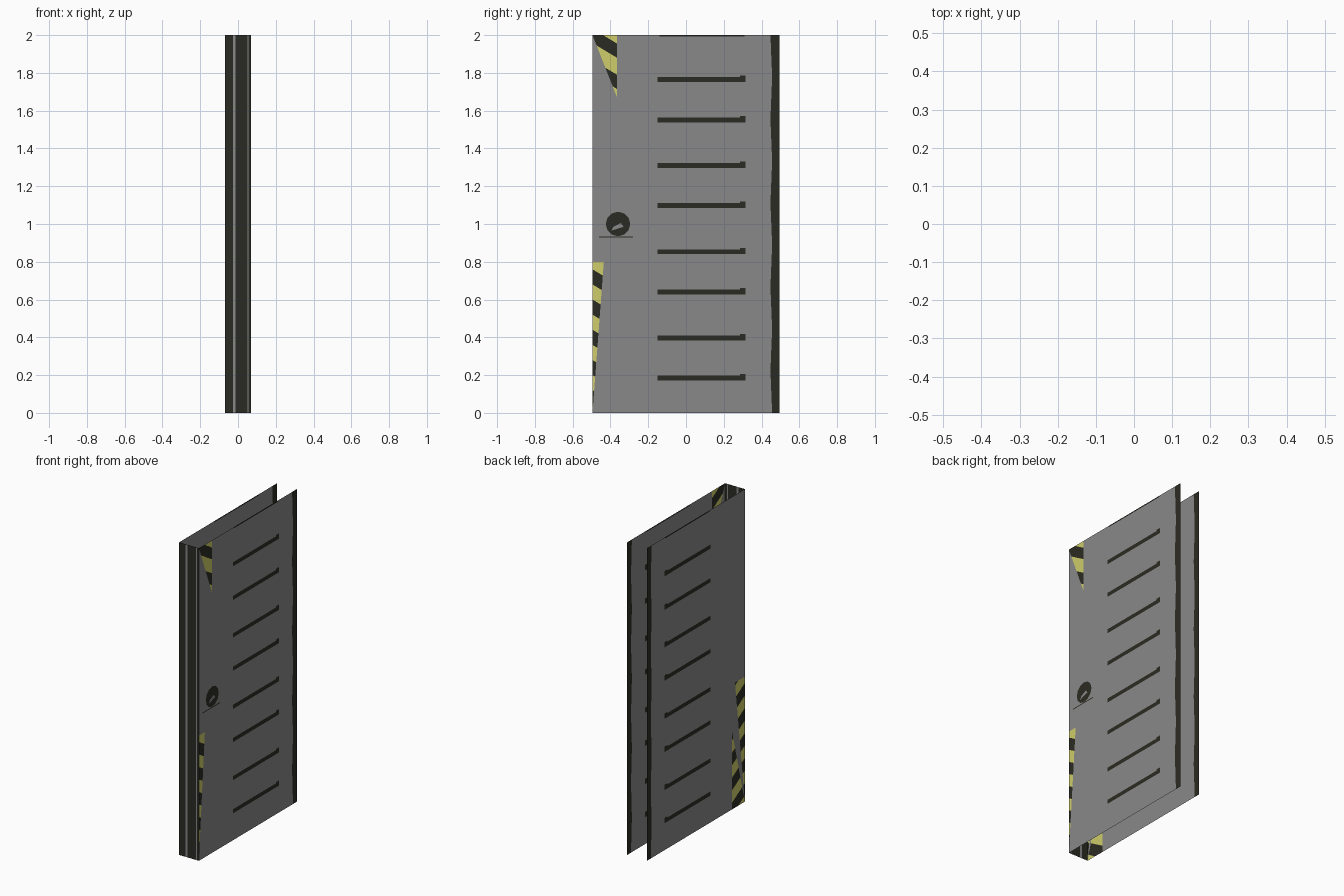
import bpy, bmesh, math
from mathutils import Vector as V

if "Cube" in bpy.data.objects:
    bpy.data.objects.remove(bpy.data.objects["Cube"])

def material(name, col):
    m = bpy.data.materials.new(name)
    m.diffuse_color = (*col, 1)
    m.use_nodes = True
    m.node_tree.nodes["Principled BSDF"].inputs["Base Color"].default_value = m.diffuse_color
    return m

MATS = [material("panel grey", (0.25, 0.25, 0.25)),
        material("dark trim", (0.024, 0.024, 0.017)),
        material("hazard yellow", (0.62, 0.61, 0.145))]
GREY, DARK, YELLOW = range(3)
X, FRONT, BACK, H = 0.07, -0.495, 0.495, 2.0


def sides(poly):
    """Inward half-planes (point, normal) of a convex 2D polygon."""
    pts = [V(p) for p in poly]
    mid = sum(pts, V((0, 0))) / len(pts)
    out = []
    for a, b in zip(pts, pts[1:] + pts[:1]):
        n = V((a.y - b.y, b.x - a.x)).normalized()
        out.append((a, n if n.dot(mid - a) > 0 else -n))
    return out


def rect(u0, u1, v0, v1):
    return [(u0, v0), (u1, v0), (u1, v1), (u0, v1)]


class Sheet:
    """Flat panel in (u, z) whose painted details are cut into its faces."""
    def __init__(self, u0, u1):
        self.bm = bmesh.new()
        self.bm.faces.new([self.bm.verts.new((u, v, 0)) for u, v in rect(u0, u1, 0, H)])

    def paint(self, planes, mat):
        done = []
        for a, n in planes:
            faces = self.inside(done)
            geom = set(faces)
            for f in faces:
                geom.update(f.edges, f.verts)
            if geom:
                bmesh.ops.bisect_plane(self.bm, geom=list(geom), dist=1e-5,
                                       plane_co=a.to_3d(), plane_no=n.to_3d())
            done.append((a, n))
        for f in self.inside(done):
            f.material_index = mat

    def inside(self, planes):
        return [f for f in self.bm.faces
                if all(n.dot(f.calc_center_median().to_2d() - a) > 0 for a, n in planes)]

    def hazard(self, poly, start, period, width):
        self.paint(sides(poly), DARK)
        n = V((0.6, 1)).normalized()
        for i in range(-6, 7):
            c = start + i * period
            self.paint(sides(poly) + [(V((FRONT, c)), n), (V((FRONT, c + width)), -n)], YELLOW)

    def finish(self, name, place, outward):
        for v in self.bm.verts:
            v.co = place(v.co.x, v.co.y)
        self.bm.normal_update()
        for f in self.bm.faces:
            if f.normal.dot(V(outward)) < 0:
                f.normal_flip()
        me = bpy.data.meshes.new(name)
        self.bm.to_mesh(me)
        self.bm.free()
        for m in MATS:
            me.materials.append(m)
        ob = bpy.data.objects.new(name, me)
        bpy.context.collection.objects.link(ob)


def side_sheet():
    s = Sheet(FRONT, BACK)
    # slats with a small raised end
    for z in (1.765, 1.55, 1.31, 1.097, 0.853, 0.641, 0.397, 0.185):
        s.paint(sides(rect(-0.15, 0.315, z - 0.013, z + 0.013)), DARK)
        s.paint(sides(rect(0.285, 0.315, z + 0.013, z + 0.021)), DARK)
    s.paint(sides(rect(-0.14, 0.31, 1.992, H)), DARK)
    # worn dark strip along the rear edge
    step = H / 9
    for i in range(9):
        e0, e1 = (0.447, 0.456) if i % 2 else (0.456, 0.447)
        s.paint(sides([(e0, i * step), (BACK, i * step),
                       (BACK, (i + 1) * step), (e1, (i + 1) * step)]), DARK)
    return s


# right side: hazard corners and round handle
right = side_sheet()
right.hazard([(FRONT, H), (-0.365, H), (-0.365, 1.67)], 1.868, 0.165, 0.09)
right.hazard([(FRONT, 0.8), (-0.435, 0.8), (FRONT, 0)], 0.60, 0.16, 0.08)
right.paint(sides([(-0.36 + 0.065 * math.cos(i * math.pi / 6),
                    1.0 + 0.065 * math.sin(i * math.pi / 6)) for i in range(12)]), DARK)
right.paint(sides([(-0.395, 0.965), (-0.33, 0.985), (-0.345, 1.005), (-0.385, 0.985)]), GREY)
right.paint(sides(rect(-0.46, -0.28, 0.928, 0.934)), DARK)
right.finish("right_panel", lambda u, v: (X, u, v), (1, 0, 0))

# left side: two hazard triangles at the foot
left = side_sheet()
left.hazard([(FRONT, 0.8), (-0.395, 0.8), (FRONT, 0)], 0.60, 0.16, 0.08)
left.hazard([(FRONT, 0), (-0.365, 0), (-0.365, 0.5)], 0.60, 0.16, 0.08)
left.finish("left_panel", lambda u, v: (-X, u, v), (-1, 0, 0))

# front edge: dark with two thin grey lines
front = Sheet(-X, X)
front.paint(sides(rect(-X, X, 0, H)), DARK)
front.paint(sides(rect(-0.026, -0.012, 0, H)), GREY)
front.paint(sides(rect(0.05, 0.056, 0, H)), GREY)
front.finish("front_edge", lambda u, v: (u, FRONT, v), (0, -1, 0))
